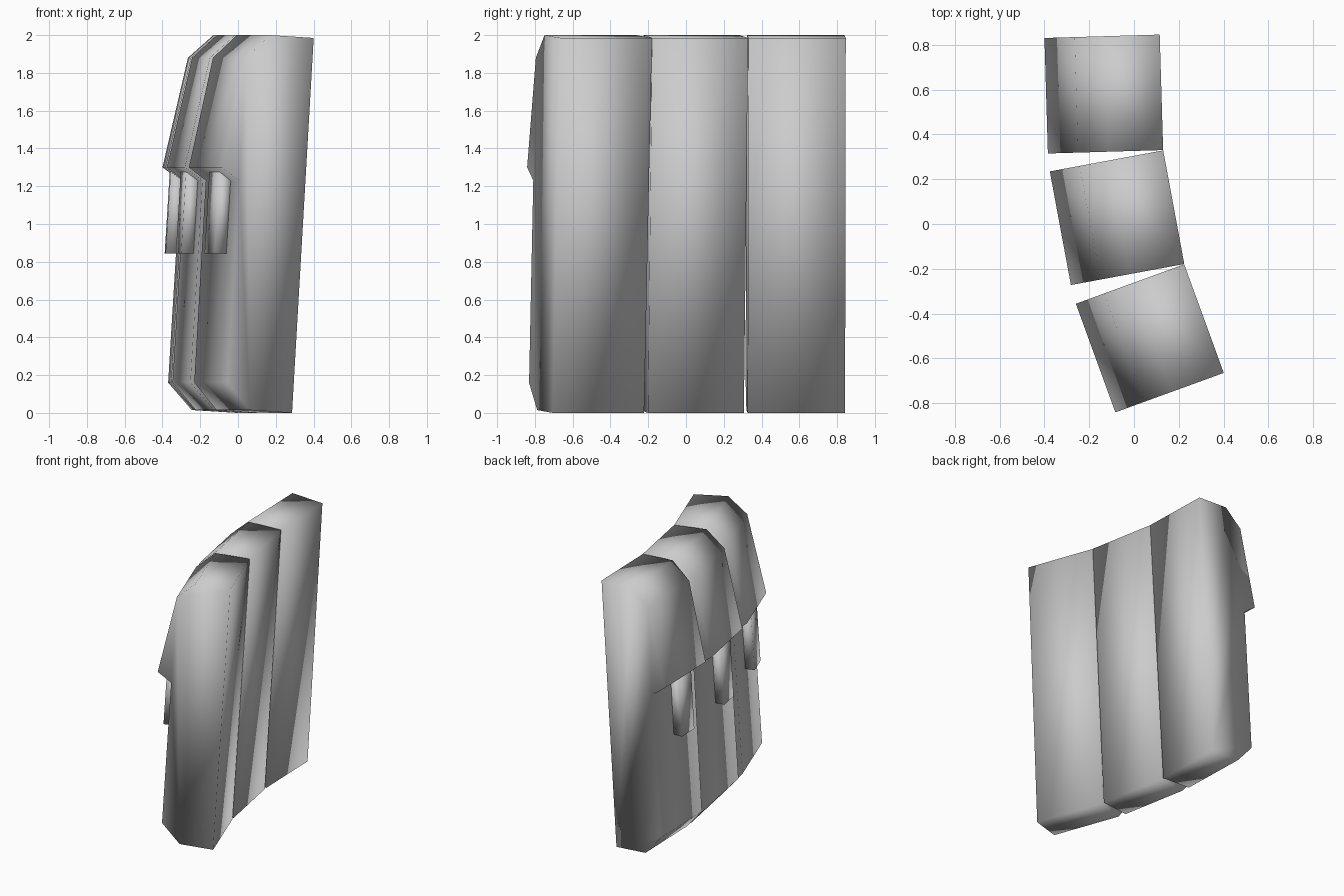
import bpy, bmesh, math
from mathutils import Vector

cube = bpy.data.objects.get("Cube")
if cube:
    bpy.data.objects.remove(cube, do_unlink=True)

mat = bpy.data.materials.new("light grey")
mat.use_nodes = True
grey = (0.6, 0.6, 0.6, 1)
mat.diffuse_color = grey
mat.node_tree.nodes["Principled BSDF"].inputs["Base Color"].default_value = grey

# Side profiles as (depth out from the back, height)
POUCH = [(0, 1.985), (0.245, 2.0), (0.38, 1.88), (0.515, 1.30), (0.42, 1.23),
         (0.485, 0.16), (0.36, 0.015), (0.122, 0.0)]
TAB = [(0.41, 1.28), (0.483, 1.28), (0.51, 0.845), (0.43, 0.845)]


def extrude_profile(name, profile, v0, v1, origin, angle):
    """Extrude a side profile across the width, turned by angle about z."""
    a = math.radians(angle)
    out = Vector((-math.cos(a), -math.sin(a), 0))
    across = Vector((math.sin(a), -math.cos(a), 0))
    base = Vector((origin[0], origin[1], 0))
    bm = bmesh.new()
    ends = [[bm.verts.new(base + out * u + across * v + Vector((0, 0, z)))
             for u, z in profile] for v in (v0, v1)]
    n = len(profile)
    bm.faces.new(ends[0])
    bm.faces.new(ends[1][::-1])
    for i in range(n):
        j = (i + 1) % n
        bm.faces.new((ends[0][j], ends[0][i], ends[1][i], ends[1][j]))
    bmesh.ops.recalc_face_normals(bm, faces=bm.faces)
    for f in bm.faces:
        f.smooth = True
    mesh = bpy.data.meshes.new(name)
    bm.to_mesh(mesh)
    bm.free()
    mesh.materials.append(mat)
    obj = bpy.data.objects.new(name, mesh)
    bpy.context.collection.objects.link(obj)


# Three pouches fanned along a curve: centre of the back edge and turn
W = 0.258
for label, centre, angle in (("rear", (0.1225, 0.588), 1.7),
                             ("middle", (0.1775, 0.075), 10.5),
                             ("front", (0.3125, -0.4225), 20)):
    extrude_profile(label + "_pouch", POUCH, -W, W, centre, angle)
    # Closing tab under the flap
    extrude_profile(label + "_tab", TAB, -0.03, 0.125, centre, angle)
